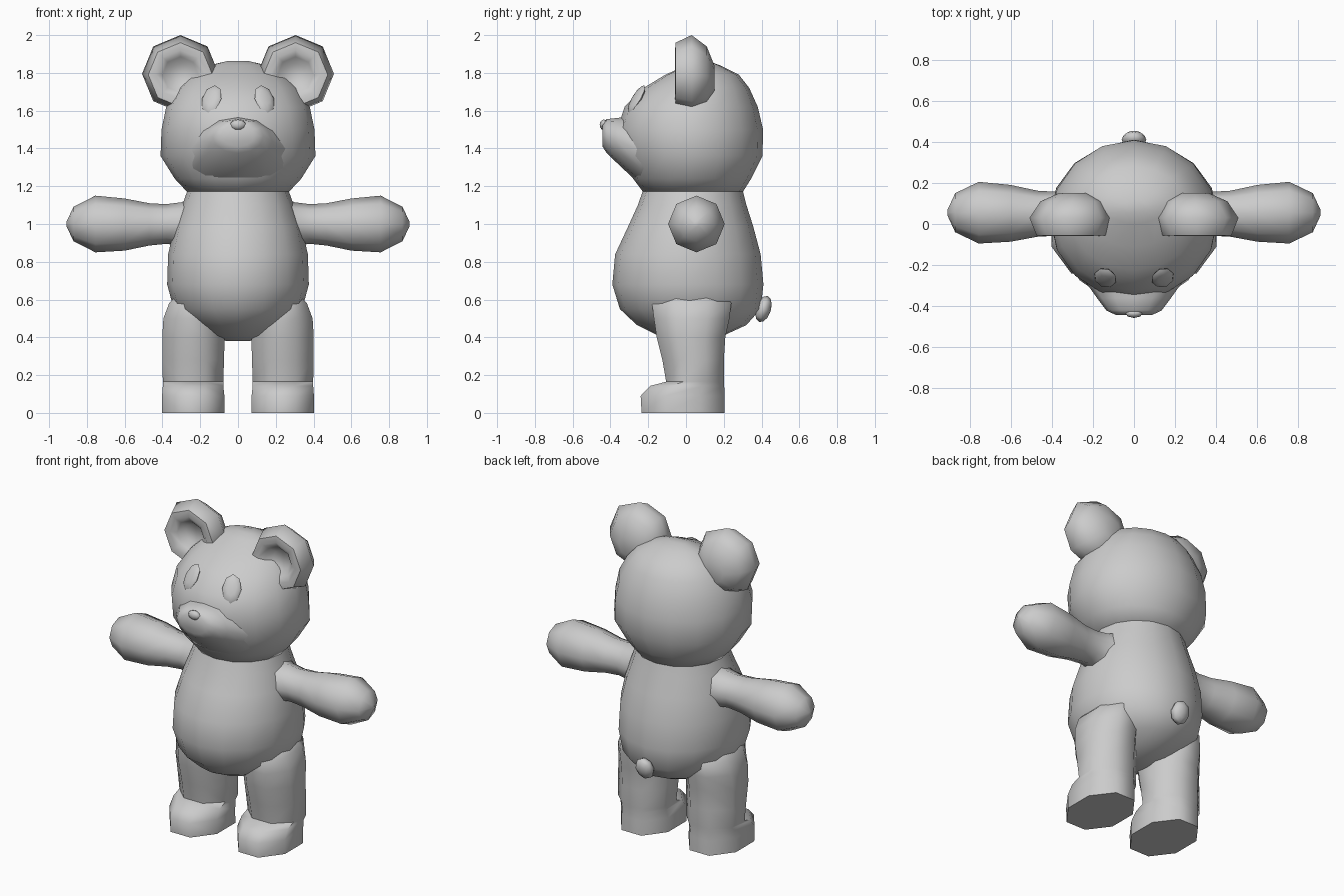
import bpy, bmesh, math
from mathutils import Vector, Matrix

if "Cube" in bpy.data.objects:
    bpy.data.objects.remove(bpy.data.objects["Cube"])


def loft(name, axis, rings, sides, offset=False, angle=60):
    """Skin elliptical rings: (position on axis, centre u, centre v, radius u, radius v).
    The u, v axes are the two others in x, y, z order."""
    bm = bmesh.new()
    loops = []
    shift = math.pi / sides if offset else 0
    grow = 1 / math.cos(shift)
    for t, cu, cv, ru, rv in rings:
        loop = []
        for i in range(sides):
            a = math.tau * i / sides + shift
            p = [cu + ru * grow * math.cos(a), cv + rv * grow * math.sin(a)]
            p.insert("xyz".index(axis), t)
            loop.append(bm.verts.new(p))
        loops.append(loop)
    for a, b in zip(loops, loops[1:]):
        for i in range(sides):
            j = (i + 1) % sides
            bm.faces.new((a[i], a[j], b[j], b[i]))
    bm.faces.new(loops[0])
    bm.faces.new(loops[-1])
    return finish(name, bm, angle)


def ball(name, centre, radii, normal=None, sides=8, rows=6):
    """Ellipsoid whose local z points along the normal."""
    bm = bmesh.new()
    bmesh.ops.create_uvsphere(bm, u_segments=sides, v_segments=rows, radius=1)
    turn = Matrix()
    if normal:
        z = Vector(normal).normalized()
        x = Vector((0, 0, 1)).cross(z).normalized()
        turn = Matrix((x, z.cross(x), z)).transposed().to_4x4()
    bm.transform(Matrix.Translation(centre) @ turn @ Matrix.Diagonal((*radii, 1)))
    return finish(name, bm)


def finish(name, bm, angle=60):
    bmesh.ops.recalc_face_normals(bm, faces=bm.faces)
    mesh = bpy.data.meshes.new(name)
    bm.to_mesh(mesh)
    bm.free()
    ob = bpy.data.objects.new(name, mesh)
    bpy.context.collection.objects.link(ob)
    bpy.ops.object.select_all(action='DESELECT')
    ob.select_set(True)
    bpy.context.view_layer.objects.active = ob
    bpy.ops.object.shade_smooth_by_angle(angle=math.radians(angle))
    return ob


def mirror(ob):
    ob.modifiers.new("mirror", 'MIRROR').use_axis[0] = True


def profile(rows):
    """Rows of (z, half width, front y, back y) to vertical loft rings."""
    return [(z, 0, (f + b) / 2, w, (b - f) / 2) for z, w, f, b in rows]


# Torso
loft("body", 'z', profile([
    (.38, .06, -.03, .10), (.41, .15, -.15, .20), (.465, .24, -.26, .32),
    (.55, .34, -.35, .395), (.68, .375, -.39, .41), (.84, .37, -.375, .395),
    (.99, .335, -.305, .355), (1.10, .295, -.255, .32), (1.20, .26, -.22, .295)]), 16)

# Head with tapered muzzle
loft("head", 'z', profile([
    (1.16, .26, -.22, .295), (1.24, .335, -.28, .345), (1.36, .41, -.34, .405),
    (1.50, .405, -.365, .408), (1.62, .38, -.325, .38), (1.72, .32, -.225, .335),
    (1.79, .25, -.11, .28), (1.84, .15, 0, .18), (1.862, .06, .05, .12)]), 16)
loft("muzzle", 'y', [
    (-.12, 0, 1.38, .33, .20), (-.24, 0, 1.39, .265, .185),
    (-.36, 0, 1.44, .18, .122), (-.42, 0, 1.465, .135, .09),
    (-.442, 0, 1.47, .09, .06)], 12)
ball("nose", (0, -.435, 1.525), (.042, .022, .028))

# Eyes, nearly flush with the face
mirror(ball("eyes", (.14, -.262, 1.662), (.056, .085, .018), (.32, -.76, .5)))

# Cupped ears
mirror(loft("ears", 'y', [
    (.0, .305, 1.79, .06, .06), (-.035, .305, 1.79, .095, .095),
    (-.058, .305, 1.79, .13, .13), (-.055, .305, 1.79, .17, .17),
    (.03, .305, 1.795, .203, .205), (.11, .30, 1.785, .155, .155),
    (.15, .295, 1.77, .07, .07)], 8))

# Arms with rounded paws
mirror(loft("arms", 'x', [
    (.20, .05, 1.0, .16, .16), (.30, .05, 1.0, .12, .115), (.38, .05, 1.0, .107, .105),
    (.47, .05, .998, .112, .112), (.60, .052, .997, .138, .138),
    (.755, .055, 1.0, .15, .15), (.87, .055, 1.0, .095, .092),
    (.907, .055, 1.0, .015, .015)], 8))

# Legs with feet
mirror(loft("legs", 'z', [
    (z, cx, (f + b) / 2, w, (b - f) / 2) for z, cx, w, f, b in [
        (0, .237, .165, -.235, .205), (.09, .237, .165, -.24, .205),
        (.143, .238, .16, -.19, .202), (.165, .238, .16, -.105, .20),
        (.28, .237, .163, -.125, .20), (.40, .236, .165, -.155, .208),
        (.50, .235, .16, -.17, .23), (.58, .23, .135, -.18, .24),
        (.64, .21, .10, -.15, .2)]], 8, True))

# Tail
ball("tail", (0, .41, .55), (.06, .072, .04), (0, .95, -.3))
